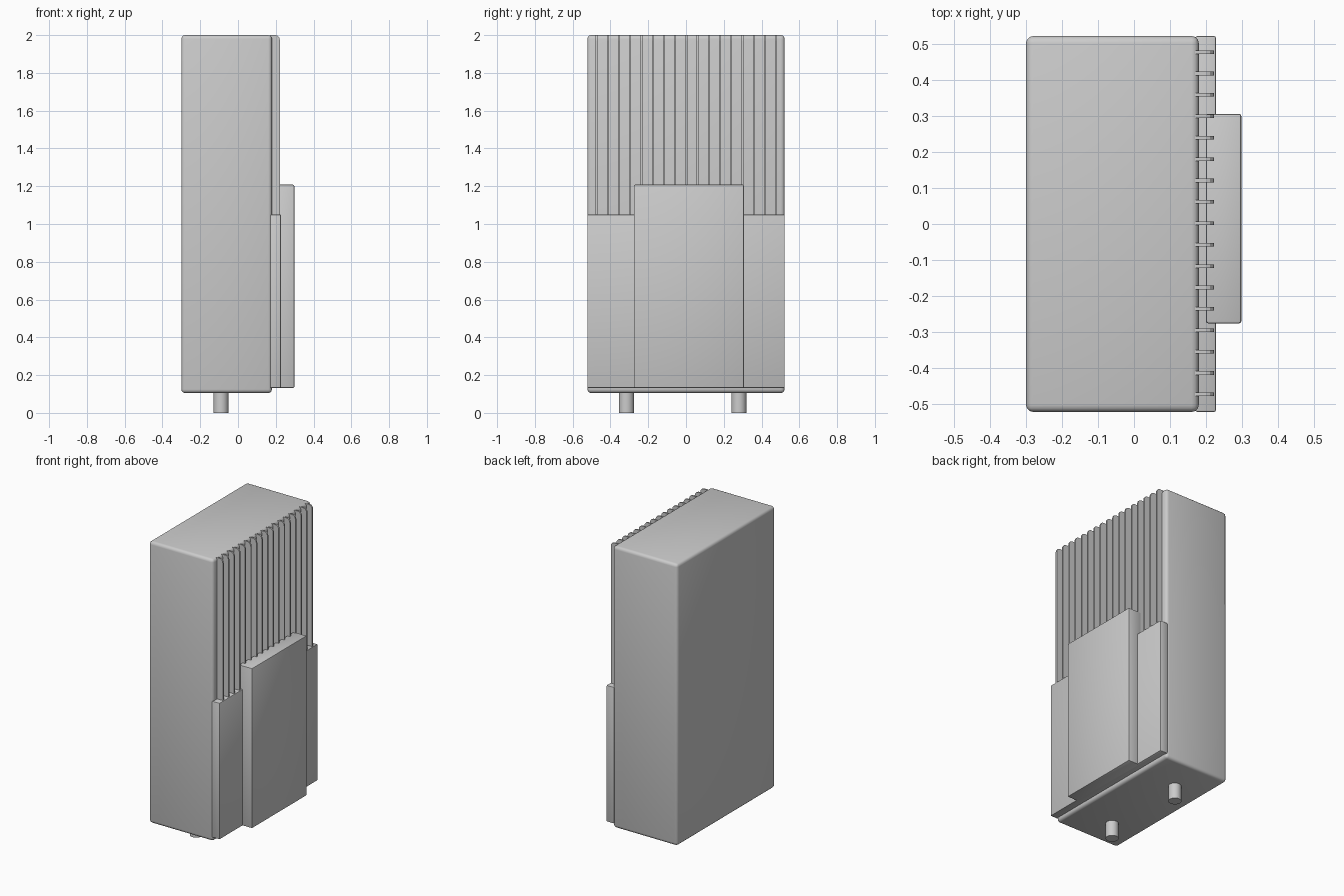
import bpy

if "Cube" in bpy.data.objects:
    bpy.data.objects.remove(bpy.data.objects["Cube"])


def box(name, x, y, z, bevel=0.0, segments=2):
    """Box from (min, max) ranges, with optional rounded edges."""
    bpy.ops.mesh.primitive_cube_add(size=1)
    ob = bpy.context.object
    ob.name = name
    ob.location = [(r[0] + r[1]) / 2 for r in (x, y, z)]
    ob.scale = [r[1] - r[0] for r in (x, y, z)]
    bpy.ops.object.transform_apply(location=False, rotation=False, scale=True)
    if bevel:
        mod = ob.modifiers.new("rounded_edges", 'BEVEL')
        mod.width = bevel
        mod.segments = segments
        bpy.ops.object.modifier_apply(modifier=mod.name)
        bpy.ops.object.shade_smooth_by_angle(angle=0.6)
    return ob


def fin(name, y, thick=0.01):
    """Thin vertical cooling fin with a rounded top outer corner."""
    profile = [(0.17, 1.03), (0.222, 1.03), (0.222, 1.972), (0.219, 1.986),
               (0.211, 1.996), (0.2, 2.0), (0.17, 2.0)]
    n = len(profile)
    verts = [(px, y + s * thick / 2, pz) for s in (-1, 1) for px, pz in profile]
    faces = [tuple(range(n)), tuple(reversed(range(n, 2 * n)))]
    faces += [(i, i + n, (i + 1) % n + n, (i + 1) % n) for i in range(n)]
    mesh = bpy.data.meshes.new(name)
    mesh.from_pydata(verts, [], faces)
    ob = bpy.data.objects.new(name, mesh)
    bpy.context.collection.objects.link(ob)


# Main housing
box("housing", (-0.3, 0.18), (-0.522, 0.522), (0.105, 2.0), 0.02, 3)

# Lower cover panel and the raised box on it
box("lower_panel", (0.17, 0.228), (-0.522, 0.522), (0.132, 1.05), 0.006)
box("raised_box", (0.2, 0.298), (-0.276, 0.306), (0.132, 1.208), 0.006)

# Row of cooling fins
for i in range(17):
    fin(f"cooling_fin_{i + 1}", 0.002 + (i - 8) * 0.0594)

# Bottom connector pegs
for name, y in (("peg_a", -0.315), ("peg_b", 0.28)):
    bpy.ops.mesh.primitive_cylinder_add(vertices=24, radius=0.04, depth=0.13,
                                        location=(-0.09, y, 0.065))
    bpy.context.object.name = name
    bpy.ops.object.shade_smooth_by_angle(angle=0.6)
